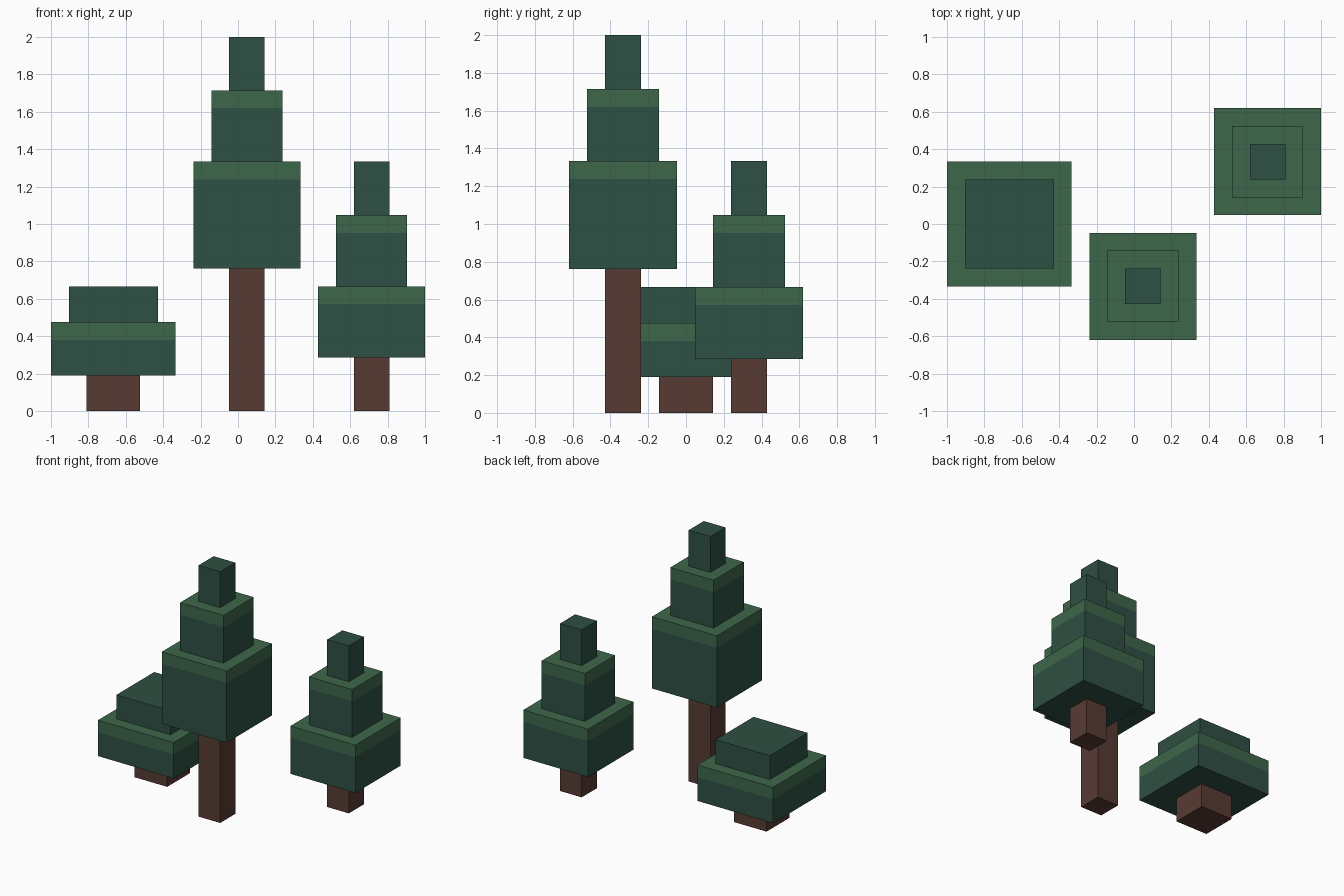
import bpy
import bmesh
from mathutils import Matrix, Vector

cube = bpy.data.objects.get("Cube")
if cube:
    bpy.data.objects.remove(cube, do_unlink=True)

U = 2 / 21  # one block of the modelling grid


def make_material(name, rgb):
    mat = bpy.data.materials.new(name)
    mat.use_nodes = True
    mat.diffuse_color = (*rgb, 1)
    mat.node_tree.nodes["Principled BSDF"].inputs["Base Color"].default_value = (*rgb, 1)
    return mat


DARK = make_material("dark green", (0.028, 0.080, 0.056))
LIGHT = make_material("light green", (0.047, 0.136, 0.070))
BROWN = make_material("bark brown", (0.098, 0.044, 0.034))


def block(name, x, y, width, z0, z1, mat, band=False):
    """Square block in grid units; band colours its top layer light green."""
    bm = bmesh.new()
    place = Matrix.Translation(Vector((x, y, (z0 + z1) / 2)) * U)
    size = Matrix.Diagonal((width * U, width * U, (z1 - z0) * U, 1))
    bmesh.ops.create_cube(bm, size=1, matrix=place @ size)
    if band:
        cut = (z1 - 1) * U
        bmesh.ops.bisect_plane(bm, geom=bm.verts[:] + bm.edges[:] + bm.faces[:],
                               plane_co=(0, 0, cut), plane_no=(0, 0, 1))
        for f in bm.faces:
            f.material_index = int(f.calc_center_median().z > cut)
    mesh = bpy.data.meshes.new(name)
    bm.to_mesh(mesh)
    bm.free()
    mesh.materials.append(mat)
    if band:
        mesh.materials.append(LIGHT)
    bpy.context.collection.objects.link(bpy.data.objects.new(name, mesh))


def tree(name, x, y, trunk_width, trunk_height, tiers):
    """Trunk with stacked foliage tiers (width, height); all but the last banded."""
    block(name + "_trunk", x, y, trunk_width, 0, trunk_height, BROWN)
    z = trunk_height
    for i, (width, height) in enumerate(tiers):
        block(f"{name}_foliage_{i + 1}", x, y, width, z, z + height, DARK,
              band=i < len(tiers) - 1)
        z += height


tree("tall_tree", 0.5, -3.5, 2, 8, [(6, 6), (4, 4), (2, 3)])
tree("small_tree", 7.5, 3.5, 2, 3, [(6, 4), (4, 4), (2, 3)])
tree("bush", -7, 0, 3, 2, [(7, 3), (5, 2)])
